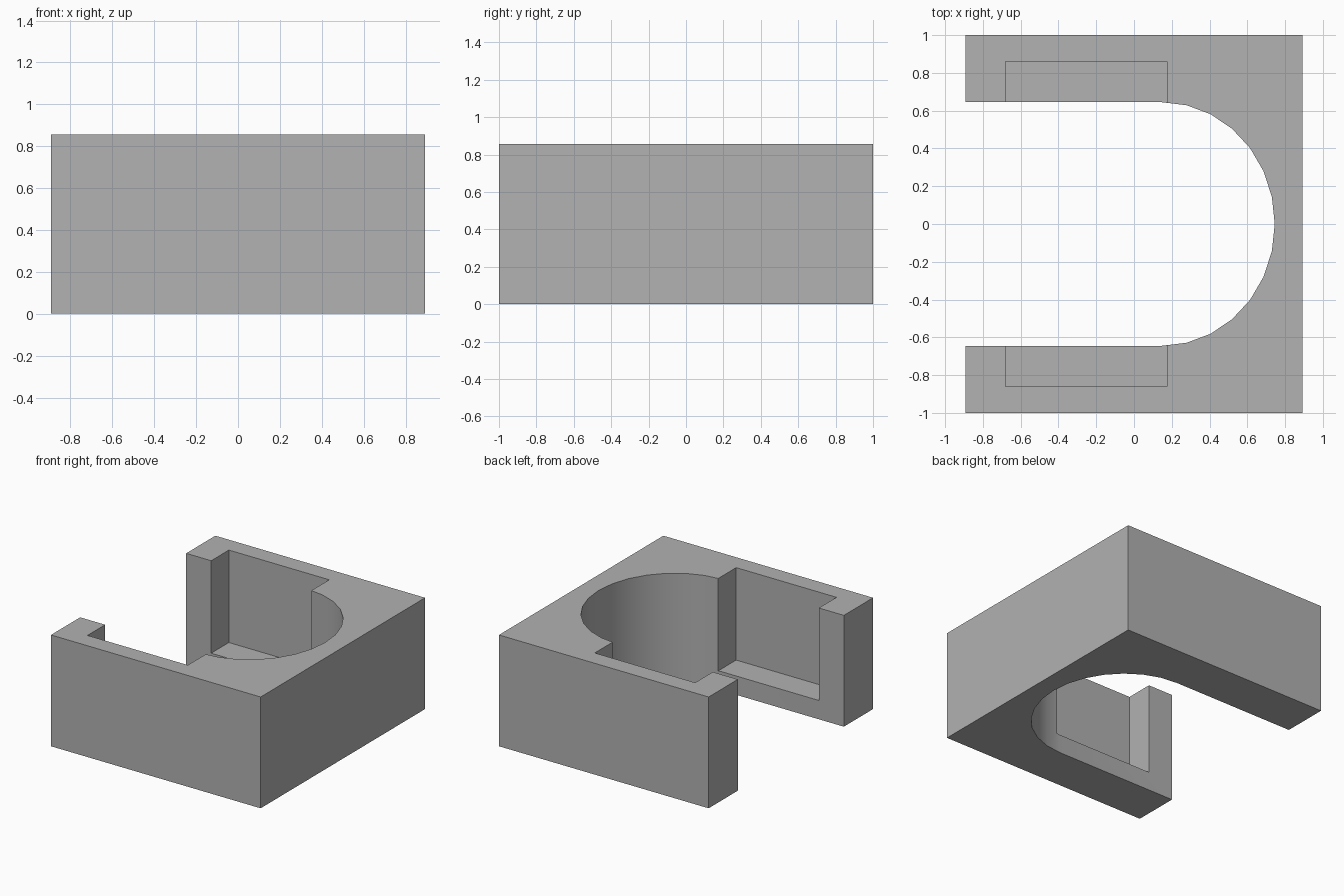
import bpy
import bmesh
from math import cos, sin, pi, radians

default_cube = bpy.data.objects.get("Cube")
if default_cube:
    bpy.data.objects.remove(default_cube, do_unlink=True)

HALF_X, HALF_Y, HEIGHT = 0.893, 1.0, 0.857
SLOT_HALF = 0.645          # half width of the open slot
ARC_X, ARC_R = 0.145, 0.60  # rounded end of the slot
FLOOR = 0.145              # height of the recess floors
EDGE = 0.2                 # overshoot of the cutters

grey = bpy.data.materials.new("plain grey")
grey.use_nodes = True
colour = (0.445, 0.445, 0.445, 1)
grey.diffuse_color = colour
grey.node_tree.nodes["Principled BSDF"].inputs["Base Color"].default_value = colour


def prism(name, outline, bottom, top):
    """Extrude a flat outline straight up."""
    bm = bmesh.new()
    base = bm.faces.new([bm.verts.new((x, y, bottom)) for x, y in outline])
    result = bmesh.ops.extrude_face_region(bm, geom=[base])
    raised = [v for v in result["geom"] if isinstance(v, bmesh.types.BMVert)]
    bmesh.ops.translate(bm, verts=raised, vec=(0, 0, top - bottom))
    bmesh.ops.recalc_face_normals(bm, faces=bm.faces)
    mesh = bpy.data.meshes.new(name)
    bm.to_mesh(mesh)
    bm.free()
    mesh.materials.append(grey)
    obj = bpy.data.objects.new(name, mesh)
    bpy.context.collection.objects.link(obj)
    return obj


def rectangle(x0, x1, y0, y1):
    return [(x0, y0), (x1, y0), (x1, y1), (x0, y1)]


def cut(target, cutter):
    """Subtract the cutter and discard it."""
    cutter.hide_render = True
    mod = target.modifiers.new("cut", "BOOLEAN")
    mod.operation = "DIFFERENCE"
    mod.solver = "EXACT"
    mod.object = cutter
    bpy.context.view_layer.objects.active = target
    bpy.ops.object.modifier_apply(modifier=mod.name)
    bpy.data.objects.remove(cutter, do_unlink=True)


# Outer block
block = prism("holder_block", rectangle(-HALF_X, HALF_X, -HALF_Y, HALF_Y), 0, HEIGHT)

# Slot through the full height, open on one side and rounded at the other
STEPS = 14
arc = [(ARC_X + ARC_R * cos(a), SLOT_HALF * sin(a))
       for a in (-pi / 2 + pi * i / STEPS for i in range(STEPS + 1))]
slot = [(-HALF_X - EDGE, -SLOT_HALF)] + arc + [(-HALF_X - EDGE, SLOT_HALF)]
cut(block, prism("slot_cutter", slot, -EDGE, HEIGHT + EDGE))

# Recess in each arm, open to the slot and the top
for side in (-1, 1):
    near, far = sorted((side * 0.4, side * 0.86))
    cut(block, prism("recess_cutter", rectangle(-0.68, 0.175, near, far),
                     FLOOR, HEIGHT + EDGE))

bpy.ops.object.select_all(action="DESELECT")
block.select_set(True)
bpy.context.view_layer.objects.active = block
bpy.ops.object.shade_smooth_by_angle(angle=radians(30))
